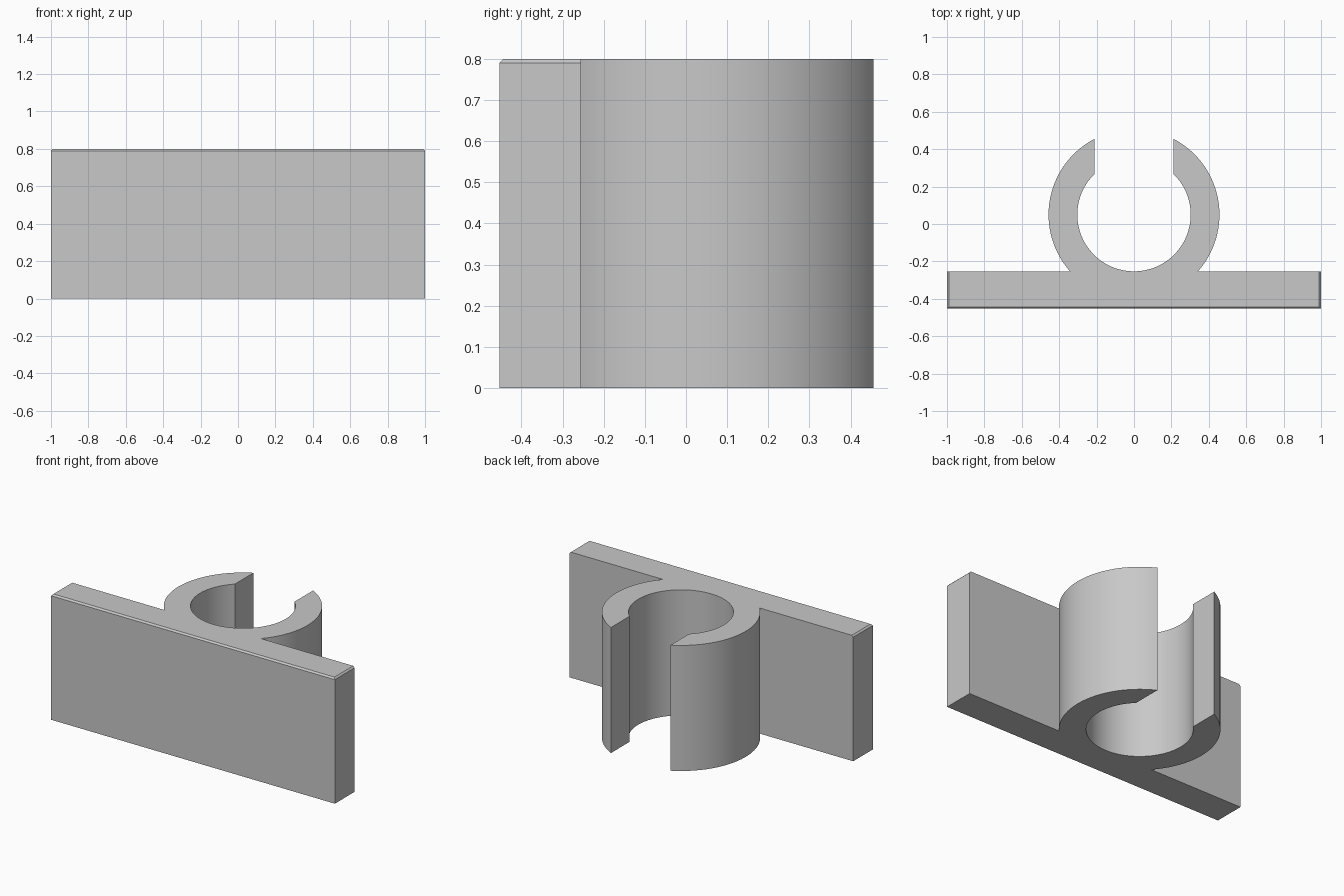
import bpy
import bmesh
from math import acos, asin, cos, pi, sin

cube = bpy.data.objects.get("Cube")
if cube:
    bpy.data.objects.remove(cube)

HEIGHT = 0.8
HALF_LENGTH = 1.0
FRONT_Y, BACK_Y = -0.453, -0.255
RING_Y = 0.05
OUTER, INNER = 0.457, 0.303
HALF_GAP = 0.21
CHAMFER = 0.01


def arc(radius, start, end, steps):
    """Points along an arc around the ring centre."""
    angles = [start + (end - start) * i / steps for i in range(steps + 1)]
    return [(radius * cos(a), RING_Y + radius * sin(a)) for a in angles]


# Half of the cross-section: plate end, outer wall, gap edge, inner wall
half = [(HALF_LENGTH, FRONT_Y), (HALF_LENGTH, BACK_Y)]
half += arc(OUTER, asin((BACK_Y - RING_Y) / OUTER), acos(HALF_GAP / OUTER), 40)
half += arc(INNER, acos(HALF_GAP / INNER), -pi / 2, 48)
profile = half + [(-x, y) for x, y in reversed(half[:-1])]

# Extrude the whole cross-section upward
bm = bmesh.new()
base = bm.faces.new([bm.verts.new((x, y, 0)) for x, y in profile])
extruded = bmesh.ops.extrude_face_region(bm, geom=[base], use_keep_orig=True)
top = [v for v in extruded["geom"] if isinstance(v, bmesh.types.BMVert)]
bmesh.ops.translate(bm, verts=top, vec=(0, 0, HEIGHT))

# Small chamfer on the top edge of each plate end
ends = [e for e in bm.edges
        if all(abs(v.co.x) > HALF_LENGTH - 0.001 and v.co.z > HEIGHT - 0.001
               for v in e.verts)]
bmesh.ops.bevel(bm, geom=ends, offset=CHAMFER, segments=1, affect='EDGES')
bmesh.ops.recalc_face_normals(bm, faces=bm.faces)

mesh = bpy.data.meshes.new("clip_bracket")
bm.to_mesh(mesh)
bm.free()
bracket = bpy.data.objects.new("clip_bracket", mesh)
bpy.context.collection.objects.link(bracket)

# Plain grey plastic
grey = bpy.data.materials.new("light grey")
grey.use_nodes = True
colour = (0.58, 0.58, 0.58, 1)
grey.diffuse_color = colour
for node in grey.node_tree.nodes:
    if node.type == 'BSDF_PRINCIPLED':
        node.inputs["Base Color"].default_value = colour
mesh.materials.append(grey)

# Smooth walls, sharp corners
bpy.ops.object.select_all(action='DESELECT')
bracket.select_set(True)
bpy.context.view_layer.objects.active = bracket
bpy.ops.object.shade_smooth_by_angle(angle=pi / 6)
